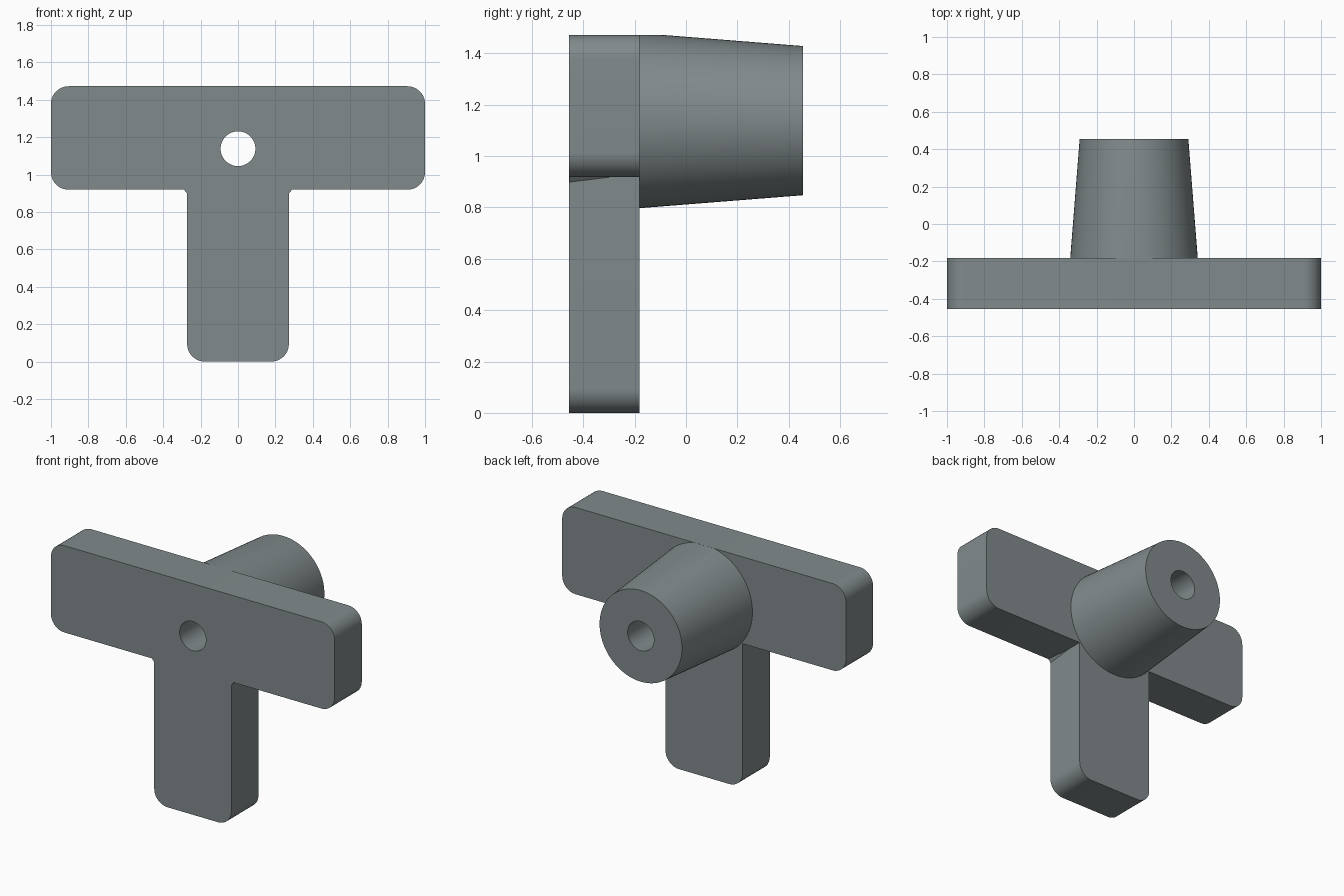
import bpy, bmesh, math
from mathutils import Matrix

if "Cube" in bpy.data.objects:
    bpy.data.objects.remove(bpy.data.objects["Cube"])

FRONT, BACK, PLATE_BACK = -0.455, 0.455, -0.182
TOP, BAR_LOW, AXIS_Z = 1.472, 0.919, 1.138

grey = bpy.data.materials.new("slate grey")
grey.diffuse_color = (0.22, 0.255, 0.26, 1)
grey.use_nodes = True
grey.node_tree.nodes["Principled BSDF"].inputs["Base Color"].default_value = grey.diffuse_color


def make_object(name, bm):
    bmesh.ops.recalc_face_normals(bm, faces=bm.faces)
    mesh = bpy.data.meshes.new(name)
    bm.to_mesh(mesh)
    bm.free()
    obj = bpy.data.objects.new(name, mesh)
    mesh.materials.append(grey)
    bpy.context.collection.objects.link(obj)
    return obj


def cone(name, r_front, r_back, y0, y1, sides):
    bm = bmesh.new()
    turn = Matrix.Translation((0, (y0 + y1) / 2, AXIS_Z)) @ Matrix.Rotation(-math.pi / 2, 4, 'X')
    bmesh.ops.create_cone(bm, cap_ends=True, segments=sides, radius1=r_front,
                          radius2=r_back, depth=y1 - y0, matrix=turn)
    return make_object(name, bm)


def boolean(target, tool, operation):
    mod = target.modifiers.new(operation.lower(), 'BOOLEAN')
    mod.operation, mod.solver, mod.object = operation, 'EXACT', tool
    bpy.context.view_layer.objects.active = target
    bpy.ops.object.modifier_apply(modifier=mod.name)
    bpy.data.objects.remove(tool)


def arc(cx, cz, r, start):
    return [(cx + r * math.cos(math.radians(start + 90 * i / 10)),
             cz + r * math.sin(math.radians(start + 90 * i / 10))) for i in range(11)]


# T-shaped plate: right half outline from bottom to top, then mirrored
R, STEM = 0.094, 0.272
half = (arc(STEM - R, R, R, -90) + [(STEM, BAR_LOW)]
        + arc(1 - R, BAR_LOW + R, R, -90) + arc(1 - R, TOP - R, R, 0))
outline = half + [(-x, z) for x, z in reversed(half)]
bm = bmesh.new()
face = bm.faces.new([bm.verts.new((x, FRONT, z)) for x, z in outline])
side = bmesh.ops.extrude_face_region(bm, geom=[face])
bmesh.ops.translate(bm, vec=(0, PLATE_BACK - FRONT, 0),
                    verts=[g for g in side["geom"] if isinstance(g, bmesh.types.BMVert)])
handle = make_object("tee_handle", bm)

# Tapered hub running through the plate, trimmed level with the plate top
hub = cone("hub", 0.3625, 0.2905, FRONT + 0.0004, BACK, 96)
bm = bmesh.new()
bmesh.ops.create_cube(bm, size=2, matrix=Matrix.Translation((0, 0, TOP - 0.0004 + 1)))
boolean(hub, make_object("top_trim", bm), 'DIFFERENCE')
boolean(handle, hub, 'UNION')

# Straight bore through the hub
boolean(handle, cone("bore", 0.093, 0.093, -0.6, 0.6, 48), 'DIFFERENCE')

bpy.ops.object.select_all(action='DESELECT')
handle.select_set(True)
bpy.context.view_layer.objects.active = handle
bpy.ops.object.shade_smooth_by_angle(angle=math.radians(25))
